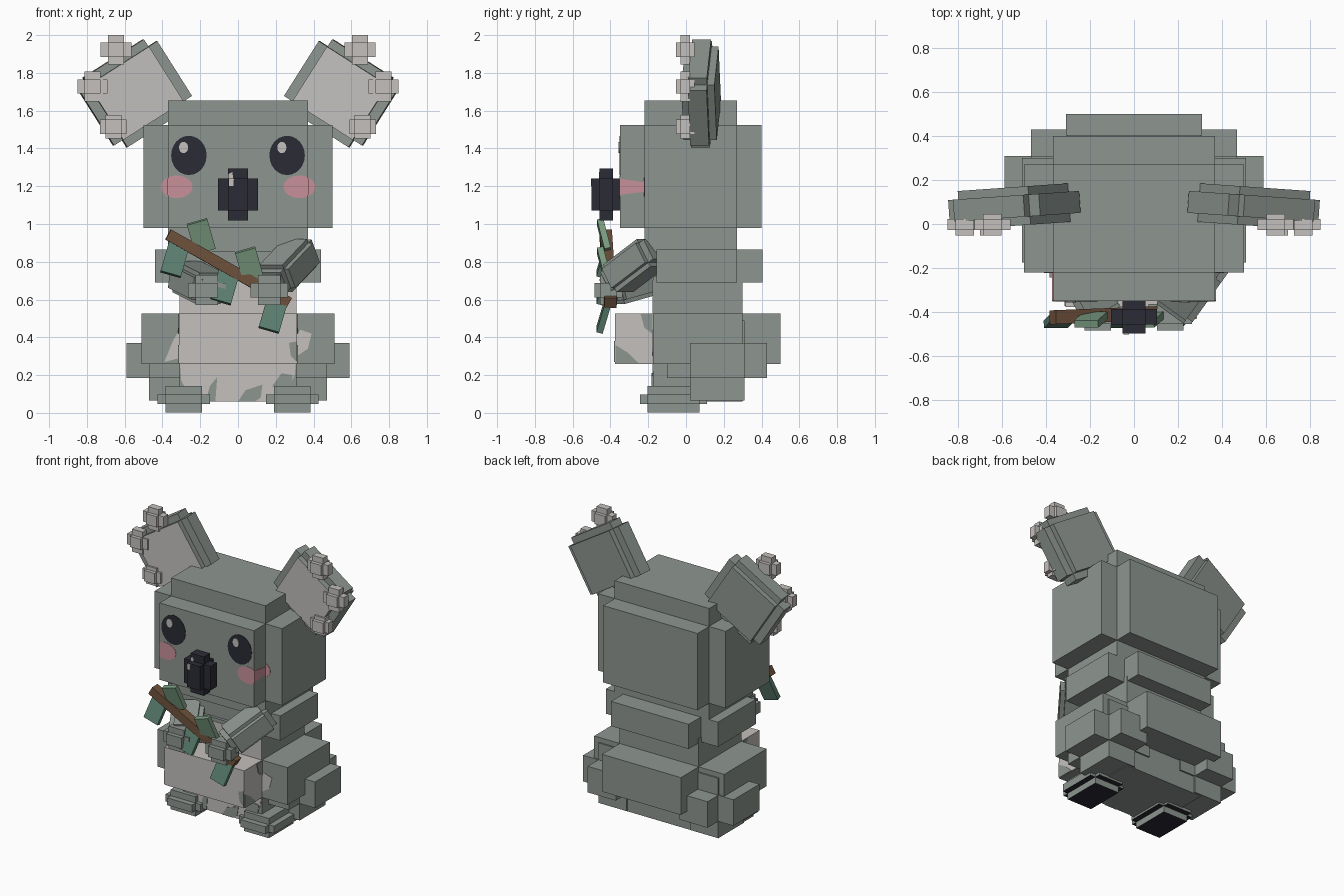
import bpy, bmesh, math
from mathutils import Matrix, Vector

if "Cube" in bpy.data.objects:
    bpy.data.objects.remove(bpy.data.objects["Cube"])


def material(name, r, g, b):
    m = bpy.data.materials.new(name)
    m.use_nodes = True
    m.diffuse_color = (r, g, b, 1)
    node = next(n for n in m.node_tree.nodes if n.type == 'BSDF_PRINCIPLED')
    node.inputs["Base Color"].default_value = (r, g, b, 1)
    return m


FUR = material("grey_fur", .27, .305, .28)
PALE = material("pale_fur", .55, .53, .515)
DARK = material("near_black", .024, .024, .036)
PINK = material("blush_pink", .58, .28, .315)
BARK = material("bark_brown", .16, .084, .045)
LIGHT_LEAF = material("light_leaf", .195, .33, .215)
DARK_LEAF = material("dark_leaf", .107, .216, .162)


def finish(name, bm, mats, rule=None):
    bmesh.ops.recalc_face_normals(bm, faces=bm.faces)
    if rule:
        for f in bm.faces:
            f.material_index = int(rule(f))
    mesh = bpy.data.meshes.new(name)
    bm.to_mesh(mesh)
    bm.free()
    for m in mats:
        mesh.materials.append(m)
    obj = bpy.data.objects.new(name, mesh)
    bpy.context.collection.objects.link(obj)
    return obj


def add_box(bm, half):
    bmesh.ops.create_cube(bm, size=2, matrix=Matrix.Diagonal((*half, 1)))


def box(name, centre, half, mat, rot=Matrix()):
    bm = bmesh.new()
    add_box(bm, half)
    obj = finish(name, bm, [mat])
    obj.matrix_world = Matrix.Translation(centre) @ rot
    return obj


def stepped(name, centre, inner, outer, mats, rot=Matrix(), rule=None):
    """Blocky rounded form: three boxes, each longer along one axis."""
    bm = bmesh.new()
    for axis in range(3):
        half = list(inner)
        half[axis] = outer[axis]
        add_box(bm, half)
    obj = finish(name, bm, mats, rule)
    obj.matrix_world = Matrix.Translation(centre) @ rot
    return obj


def plate(name, pts, at, mat, axis='y', lift=.003):
    """Thin painted patch on a plane facing x or y."""
    bm = bmesh.new()
    rings = []
    for d in (at - lift, at + lift):
        rings.append([bm.verts.new((p, d, q) if axis == 'y' else (d, p, q))
                      for p, q in pts])
    n = len(pts)
    bm.faces.new(rings[0])
    bm.faces.new(rings[1][::-1])
    for i in range(n):
        j = (i + 1) % n
        bm.faces.new((rings[0][i], rings[1][i], rings[1][j], rings[0][j]))
    return finish(name, bm, [mat])


def oval(cx, cz, rx, rz, limit=9, n=24):
    turns = [2 * math.pi * i / n for i in range(n)]
    pts = [(max(-limit, min(limit, cx + rx * math.cos(t))), cz + rz * math.sin(t))
           for t in turns]
    return list(dict.fromkeys(pts))


# Head, chest and lower body
stepped("head", (0, .025, 1.2525), (.37, .245, .2725), (.5, .375, .4), [FUR])
stepped("chest", (0, .0575, .7775), (.31, .2125, .0875), (.44, .2125, .2), [FUR])
box("upper_back", (0, .25, .7775), (.305, .155, .0875), FUR)
stepped("lower_body", (0, .0625, .3925), (.31, .2375, .1325),
        (.51, .4375, .3325), [FUR])

# Pale belly with ragged grey patches
box("belly", (0, -.277, .394), (.313, .1, .1325), PALE)
plate("belly_fur", [(-.31, .7), (-.31, .44), (-.345, .38), (-.39, .27), (-.31, .29),
                    (-.3, .17), (-.24, .06), (.24, .06), (.3, .2), (.31, .3),
                    (.37, .34), (.39, .42), (.33, .44), (.31, .42), (.31, .7)],
      -.175, PALE)
plate("lower_spot_right", [(-.17, .06), (-.15, .14), (-.11, .19), (-.12, .06)],
      -.178, FUR, lift=.004)
plate("lower_spot_left", [(0, .06), (.04, .12), (.13, .15), (.12, .08), (.09, .06)],
      -.178, FUR, lift=.004)
plate("lower_spot_outer", [(.18, .14), (.23, .21), (.29, .2), (.28, .12)],
      -.178, FUR, lift=.004)
plate("belly_spot", [(.312, .27), (.28, .3), (.27, .37), (.312, .38)],
      -.378, FUR, lift=.004)
for s, side in ((1, "left"), (-1, "right")):
    plate(side + "_belly_low_spot", [(-.374, .263), (-.374, .36), (-.31, .32), (-.25, .263)],
          s * .314, FUR, 'x')
    plate(side + "_belly_high_spot", [(-.24, .523), (-.22, .45), (-.18, .42), (-.18, .523)],
          s * .314, FUR, 'x')

# Nose with a glint
stepped("nose", (0, -.4225, 1.157), (.052, .035, .085), (.105, .077, .138), [DARK])
plate("nose_glint", [(-.048, 1.2), (-.025, 1.2), (-.022, 1.24), (-.048, 1.24)], -.5, PALE)
plate("nose_top_glint", [(-.05, 1.24), (-.025, 1.24), (-.03, 1.275), (-.05, 1.265)],
      -.458, PALE)

for s, side in ((1, "left"), (-1, "right")):
    # Eyes and cheeks
    plate(side + "_eye", oval(s * .26, 1.363, .094, .104), -.35, DARK)
    plate(side + "_eye_glint", oval(s * .26 - .028, 1.405, .024, .03), -.354, PALE)
    plate(side + "_cheek", oval(s * .325, 1.197, .084, .06, limit=.372), -.349, PINK)
    plate(side + "_cheek_side", [(-.35, 1.155), (-.22, 1.17), (-.22, 1.22), (-.35, 1.24)],
          s * .37, PINK, 'x')
    plate(side + "_cheek_outer", oval(s * .325, 1.197, .084, .06), -.22, PINK)

    # Ears: pale on the front of the middle block
    rot = (Matrix.Rotation(math.radians(-4 * s), 4, 'Z')
           @ Matrix.Rotation(math.radians(32.4 * s), 4, 'Y'))
    stepped(side + "_ear", (s * .545, .08, 1.692), (.19, .05, .172), (.245, .088, .218),
            [FUR, PALE], rot,
            lambda f: f.normal.y < -.9 and f.calc_center_median().y < -.07)

    # Ear tufts
    for i, (x, z, w, h) in enumerate(((.645, 1.922, .082, .078),
                                      (.77, 1.728, .08, .08), (.66, 1.515, .07, .063))):
        stepped(f"{side}_ear_tuft_{i + 1}", (s * x, -.003, z), (.042, .025, .038),
                (w, .049, h), [PALE])

    # Hips and feet with dark soles
    stepped(side + "_hip", (s * .36, .165, .2775), (.11, .145, .0925),
            (.23, .265, .2125), [FUR])
    stepped(side + "_foot", (s * .2875, -.066, .072), (.0975, .138, .026),
            (.138, .178, .07), [FUR, DARK], rule=lambda f: f.normal.z < -.9)

    # Paws
    stepped(side + "_paw", (s * .165, -.41, .65), (.06, .045, .038),
            (.1, .075, .08), [FUR])

# Arms reaching forward to the branch
for side, centre, reach in (("left", (.265, -.27, .78), (-.18, -.25, -.19)),
                            ("right", (-.21, -.27, .69), (.16, -.28, -.08))):
    rot = Vector(reach).to_track_quat('Z', 'Y').to_matrix().to_4x4()
    stepped(side + "_arm", centre, (.075, .06, .13), (.105, .085, .165), [FUR], rot)

# Branch
a, b = Vector((-.37, -.425, .945)), Vector((.27, -.4, .582))
box("branch", (a + b) / 2, (.032, .03, (b - a).length / 2), BARK,
    (b - a).to_track_quat('Z', 'Y').to_matrix().to_4x4())

# Leaves: upper ones lean out at the top, lower ones at the bottom
for i, (x, z, up) in enumerate(((-.335, .81, 0), (-.195, .935, 1), (.06, .785, 1),
                                (-.07, .665, 0), (.185, .515, 0))):
    lean = Matrix.Rotation(math.radians(14 if up else -16), 4, 'X')
    turn = Matrix.Rotation(math.radians(-16 if up else 16), 4, 'Y')
    box(f"leaf_{i + 1}", (x, -.435, z), (.056, .017, .083),
        LIGHT_LEAF if up else DARK_LEAF, turn @ lean)
